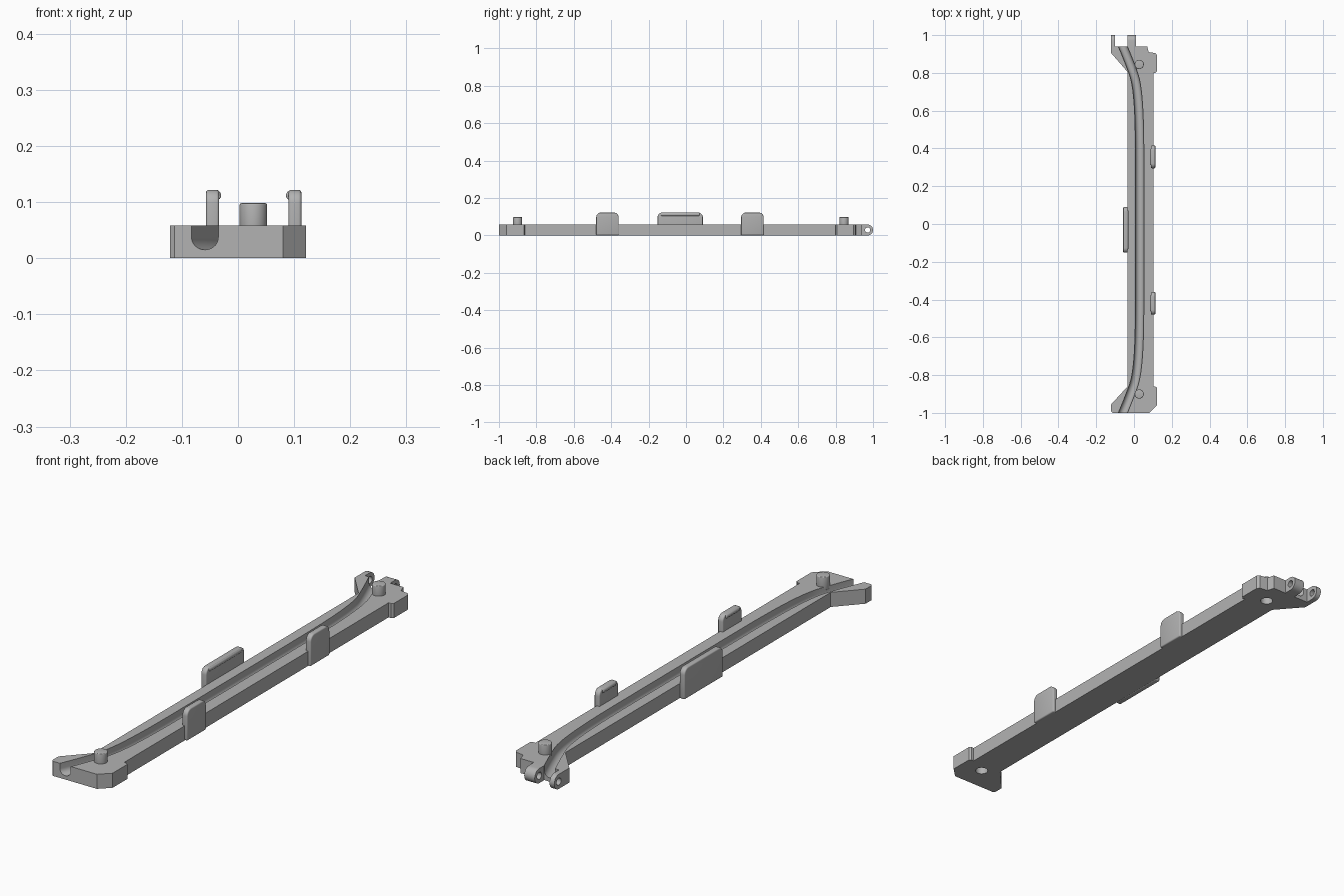
import bpy
import bmesh
from math import sin, cos, pi
from mathutils import Vector
from mathutils.geometry import interpolate_bezier

if "Cube" in bpy.data.objects:
    bpy.data.objects.remove(bpy.data.objects["Cube"])

grey = bpy.data.materials.new("plain grey")
grey.use_nodes = True
grey.diffuse_color = (0.45, 0.45, 0.45, 1)
grey.node_tree.nodes["Principled BSDF"].inputs["Base Color"].default_value = grey.diffuse_color

TOP = 0.058     # height of the bar
MID = -0.03     # the bar ends mirror about this y


def finish(name, bm):
    bmesh.ops.recalc_face_normals(bm, faces=bm.faces)
    mesh = bpy.data.meshes.new(name)
    bm.to_mesh(mesh)
    bm.free()
    mesh.materials.append(grey)
    obj = bpy.data.objects.new(name, mesh)
    bpy.context.collection.objects.link(obj)
    return obj


def prism(name, pts, axis, lo, hi):
    """Extrude a closed 2D outline along x, y or z."""
    place = {"x": lambda a, b, h: (h, a, b),
             "y": lambda a, b, h: (a, h, b),
             "z": lambda a, b, h: (a, b, h)}[axis]
    bm = bmesh.new()
    rings = [[bm.verts.new(place(a, b, h)) for a, b in pts] for h in (lo, hi)]
    for ring in rings:
        bm.faces.new(ring)
    n = len(pts)
    for i in range(n):
        j = (i + 1) % n
        bm.faces.new((rings[0][i], rings[0][j], rings[1][j], rings[1][i]))
    return finish(name, bm)


def arc(a, b, r, start=0, end=2 * pi, n=32, closed=True):
    steps = n if closed else n - 1
    return [(a + r * cos(start + (end - start) * i / steps),
             b + r * sin(start + (end - start) * i / steps)) for i in range(n)]


def apply_modifier(obj, mod):
    bpy.context.view_layer.objects.active = obj
    bpy.ops.object.modifier_apply(modifier=mod.name)


def cut(obj, cutter):
    mod = obj.modifiers.new("cut", "BOOLEAN")
    mod.operation = "DIFFERENCE"
    mod.solver = "EXACT"
    mod.object = cutter
    apply_modifier(obj, mod)
    bpy.data.objects.remove(cutter)


def bevel(obj, width, angle=0.9):
    mod = obj.modifiers.new("soft edges", "BEVEL")
    mod.width = width
    mod.segments = 3
    mod.limit_method = "ANGLE"
    mod.angle_limit = angle
    apply_modifier(obj, mod)


# Bar with a wider foot at each end
outline = [(-0.113, -1), (0.08, -1), (0.121, -0.96), (0.121, -0.867), (0.113, -0.86),
           (0.102, -0.86), (0.102, 0.80), (0.113, 0.80), (0.121, 0.807), (0.121, 0.895),
           (0.113, 0.905), (0.078, 0.91), (0.07, 0.94), (-0.121, 0.94), (-0.121, 0.905),
           (-0.034, 0.805), (-0.034, -0.86), (-0.121, -0.955), (-0.121, -0.993)]
bar = prism("bar", outline, "z", 0, TOP)

# Cable groove: a U section swept along a path bowed at both ends
bend = interpolate_bezier(Vector((-0.004, -0.86, 0)), Vector((0.022, -0.79, 0)),
                          Vector((0.03, -0.65, 0)), Vector((0.03, -0.4, 0)), 14)
approach = interpolate_bezier(Vector((-0.059, -1, 0)), Vector((-0.04, -0.955, 0)),
                              Vector((-0.022, -0.91, 0)), Vector((-0.004, -0.86, 0)), 6)
half = [Vector((-0.084, -1.06, 0))] + approach[:-1] + bend
path = half + [Vector((p.x, 2 * MID - p.y, 0)) for p in reversed(half)]
section = [(0.022, 0.09)] + arc(0, 0.037, 0.022, 0, -pi, 15, False) + [(-0.022, 0.09)]
bm = bmesh.new()
rings = []
for i, p in enumerate(path):
    along = (path[min(i + 1, len(path) - 1)] - path[max(i - 1, 0)]).normalized()
    side = Vector((along.y, -along.x, 0))
    rings.append([bm.verts.new(p + side * s + Vector((0, 0, h))) for s, h in section])
for r0, r1 in zip(rings, rings[1:]):
    for i in range(len(section)):
        j = (i + 1) % len(section)
        bm.faces.new((r0[i], r0[j], r1[j], r1[i]))
bm.faces.new(rings[0])
bm.faces.new(rings[-1])
cut(bar, finish("groove_cutter", bm))

# Pins, with a blind hole under each
for name, y in (("front_pin", -0.9), ("back_pin", 0.845)):
    cut(bar, prism("hole_cutter", arc(0.0275, y, 0.024), "z", -0.02, 0.03))
    pin = prism(name, arc(0.0275, y, 0.0245), "z", 0.045, 0.098)
    bevel(pin, 0.003)

# Hinge lugs at the back end
for name, x0, x1 in (("outer_lug", -0.121, -0.1), ("inner_lug", -0.035, 0.011)):
    r = TOP / 2
    shape = [(0.935, 0)] + arc(1 - r, r, r, -pi / 2, pi / 2, 17, False) + [(0.935, TOP)]
    lug = prism(name, shape, "x", x0, x1)
    cut(lug, prism("lug_cutter", arc(1 - r, r, 0.014, n=24), "x", x0 - 0.05, x1 + 0.05))


# Snap clips: rounded tabs with a small inward hook
def clip(name, x0, x1, y0, y1, hook_x):
    r, top = 0.025, 0.122
    shape = ([(y0, 0), (y1, 0)] + arc(y1 - r, top - r, r, 0, pi / 2, 8, False)
             + arc(y0 + r, top - r, r, pi / 2, pi, 8, False))
    tab = prism(name, shape, "x", x0, x1)
    bevel(tab, 0.005)
    hook = prism(name + "_hook", arc(hook_x, 0.112, 0.009, n=16), "y", y0 + 0.018, y1 - 0.018)
    bevel(hook, 0.003)


clip("front_clip", 0.09, 0.113, -0.48, -0.36, 0.0945)
clip("back_clip", 0.09, 0.113, 0.295, 0.415, 0.0945)
clip("long_clip", -0.057, -0.0335, -0.152, 0.09, -0.039)

# Smooth the round surfaces, keep edges sharp
for obj in bpy.context.scene.objects:
    obj.select_set(obj.type == "MESH")
bpy.ops.object.shade_smooth_by_angle(angle=0.6)
